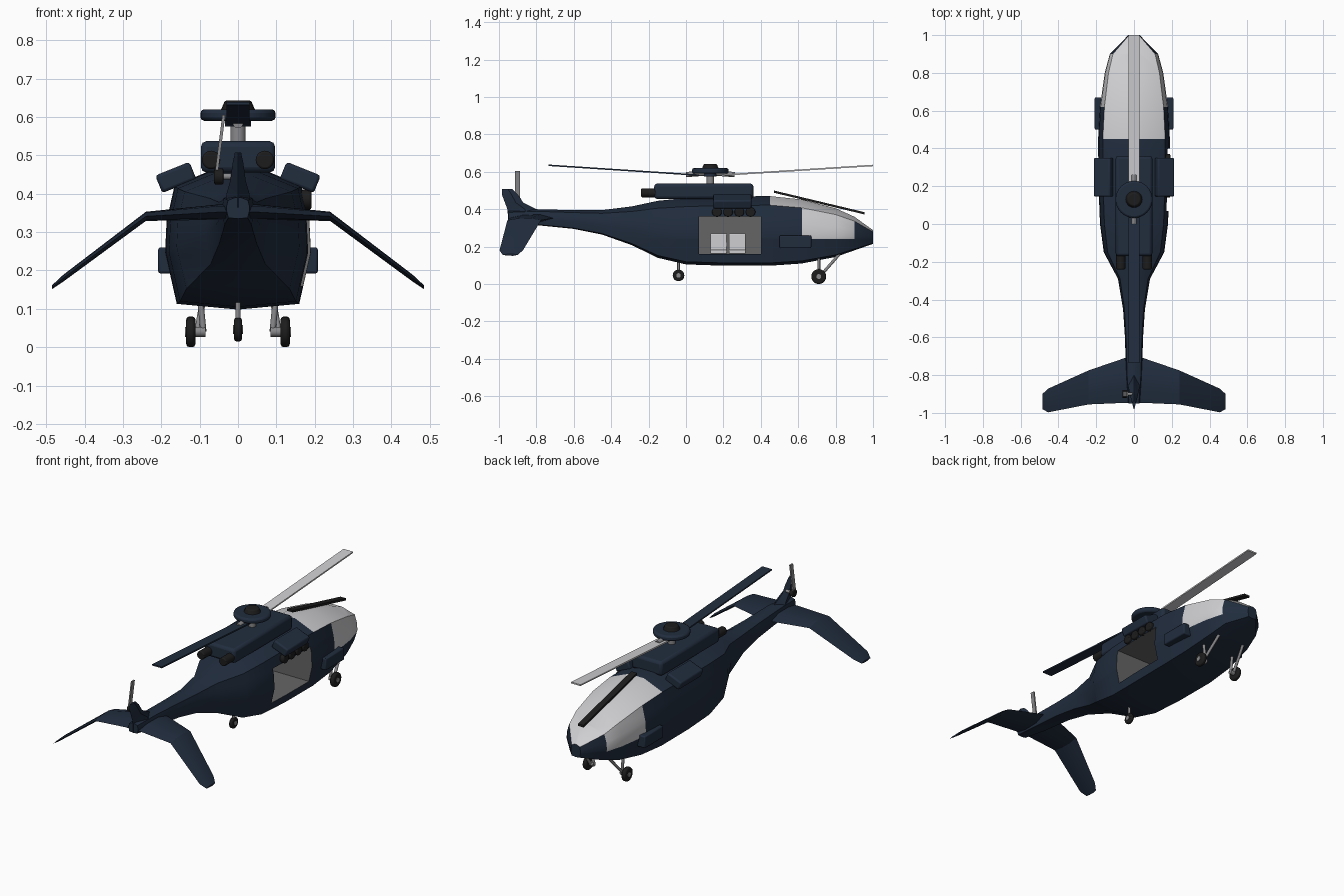
import bpy, bmesh, math
from mathutils import Vector

if "Cube" in bpy.data.objects:
    bpy.data.objects.remove(bpy.data.objects["Cube"])


def material(name, r, g, b):
    m = bpy.data.materials.new(name)
    m.diffuse_color = (r, g, b, 1)
    m.use_nodes = True
    m.node_tree.nodes["Principled BSDF"].inputs["Base Color"].default_value = m.diffuse_color
    return m


NAVY = material("navy paint", 0.015, 0.026, 0.048)
WHITE = material("pale glass", 0.62, 0.62, 0.64)
BLACK = material("black rubber", 0.012, 0.012, 0.012)
METAL = material("grey metal", 0.25, 0.25, 0.26)
CABIN = material("cabin grey", 0.13, 0.13, 0.13)


def finish(name, bm, *mats, bevel=0.0, angle=30):
    bmesh.ops.recalc_face_normals(bm, faces=bm.faces[:])
    me = bpy.data.meshes.new(name)
    bm.to_mesh(me)
    bm.free()
    ob = bpy.data.objects.new(name, me)
    bpy.context.collection.objects.link(ob)
    for m in mats:
        me.materials.append(m)
    if bevel:
        mod = ob.modifiers.new("bevel", 'BEVEL')
        mod.width, mod.segments, mod.limit_method = bevel, 2, 'ANGLE'
    bpy.ops.object.select_all(action='DESELECT')
    ob.select_set(True)
    bpy.context.view_layer.objects.active = ob
    bpy.ops.object.shade_smooth_by_angle(angle=math.radians(angle))
    return ob


def loft(rings):
    bm = bmesh.new()
    vs = [[bm.verts.new(p) for p in r] for r in rings]
    n = len(vs[0])
    for a, b in zip(vs, vs[1:]):
        for i in range(n):
            bm.faces.new((a[i], a[(i + 1) % n], b[(i + 1) % n], b[i]))
    bm.faces.new(vs[0])
    bm.faces.new(vs[-1])
    return bm


def box(name, lo, hi, mat, bevel=0.008, rot_y=0.0):
    lo, hi = Vector(lo), Vector(hi)
    bm = bmesh.new()
    bmesh.ops.create_cube(bm, size=1)
    bmesh.ops.scale(bm, vec=hi - lo, verts=bm.verts)
    ob = finish(name, bm, mat, bevel=bevel)
    ob.location = (lo + hi) / 2
    ob.rotation_euler.y = rot_y
    return ob


def rod(name, a, b, r, mat, r2=None, sides=20, bevel=0.0):
    a, b = Vector(a), Vector(b)
    bm = bmesh.new()
    bmesh.ops.create_cone(bm, cap_ends=True, segments=sides, radius1=r,
                          radius2=r if r2 is None else r2, depth=(b - a).length)
    ob = finish(name, bm, mat, bevel=bevel)
    ob.location = (a + b) / 2
    ob.rotation_euler = (b - a).to_track_quat('Z', 'Y').to_euler()
    return ob


def strip(name, a, b, w, t, mat):
    # flat bar running in the y-z plane
    return finish(name, loft([[(x, p[0], p[1] + z) for x, z in
                               ((-w, -t), (w, -t), (w, t), (-w, t))] for p in (a, b)]), mat)


# Fuselage stations: y, half width, bottom, top
stations = [(-0.95, .03, .335, .39), (-0.8, .042, .315, .40), (-0.6, .048, .295, .395),
            (-0.45, .058, .265, .395), (-0.29, .085, .208, .415), (-0.15, .16, .14, .445),
            (0.0, .18, .105, .46), (0.2, .188, .098, .468), (0.45, .19, .098, .47),
            (0.62, .18, .11, .452), (0.8, .155, .145, .405), (0.9, .128, .18, .36),
            (1.0, .03, .215, .288)]
half = [(.84, .04), (1, .40), (.98, .62), (.87, .87), (.25, 1)]
section = [(0, 0)] + half + [(-x, z) for x, z in reversed(half)]
bm = loft([[(w * x, y, b + (t - b) * z) for x, z in section] for y, w, b, t in stations])


def cut(co, no):
    bmesh.ops.bisect_plane(bm, geom=bm.verts[:] + bm.edges[:] + bm.faces[:],
                           plane_co=co, plane_no=no)


for y in (0.07, 0.40):
    cut((0, y, 0), (0, 1, 0))
for z in (0.16, 0.24, 0.36):
    cut((0, 0, z), (0, 0, 1))
bmesh.ops.recalc_face_normals(bm, faces=bm.faces[:])
# Canopy glass
for f in bm.faces:
    c = f.calc_center_median()
    if ((0.62 < c.y < 0.9 and c.z > 0.24) or (0.45 < c.y < 0.63 and c.z > 0.43)
            or (0.9 < c.y < 0.999 and f.normal.z > 0.55)):
        f.material_index = 1
# Open cabin door on the right side, with recessed walls
door = []
for f in bm.faces:
    c = f.calc_center_median()
    if c.x > 0.1 and 0.07 < c.y < 0.40 and 0.16 < c.z < 0.36:
        door.append(f)
bmesh.ops.delete(bm, geom=door, context='FACES')
rim = [e for e in bm.edges if e.is_boundary]
ext = bmesh.ops.extrude_edge_only(bm, edges=rim)['geom']
for v in ext:
    if isinstance(v, bmesh.types.BMVert):
        v.co.x = -0.13
inner = [f for f in ext if isinstance(f, bmesh.types.BMFace)]
back = bmesh.ops.triangle_fill(bm, edges=[e for e in ext if isinstance(e, bmesh.types.BMEdge)
                                          and e.is_boundary], use_beauty=True)['geom']
for f in inner + [g for g in back if isinstance(g, bmesh.types.BMFace)]:
    f.material_index = 2
finish("fuselage", bm, NAVY, WHITE, CABIN)

# Cabin seats
for i, y in enumerate((0.13, 0.23)):
    box(f"seat_back_{i}", (-.128, y, .165), (-.09, y + .09, .27), WHITE, .004)
    box(f"seat_base_{i}", (-.128, y, .162), (-.02, y + .09, .185), WHITE, .004)

# Roof housing and exhausts
box("engine_housing", (-.097, -.17, .455), (.097, .36, .537), NAVY, .015)
for s in (-1, 1):
    rod("exhaust", (s * .07, -.24, .488), (s * .07, -.15, .488), .024, BLACK, bevel=.005)
    # Shoulder intakes, side pods
    box("shoulder_intake", (s * .162 - .048, .145, .418), (s * .162 + .048, .35, .467),
        NAVY, .008, rot_y=s * math.radians(22))
    box("side_pod", (s * .175 - .033, .50, .192), (s * .175 + .033, .67, .26), NAVY, .006)
    # Front wheels and legs
    rod("wheel", (s * .111, .71, .04), (s * .135, .71, .04), .04, BLACK, bevel=.008)
    rod("wheel_hub", (s * .085, .71, .04), (s * .138, .71, .04), .013, METAL)
    rod("wheel_leg", (s * .09, .71, .04), (s * .10, .71, .14), .008, METAL)
    rod("wheel_brace", (s * .105, .72, .045), (s * .085, .82, .16), .008, METAL)

# Small black fittings above the door
for i in range(4):
    rod("door_fitting", (.165, .165 + i * .06, .385), (.192, .165 + i * .06, .385),
        .026, BLACK, bevel=.006)

# Rear wheel
rod("rear_wheel", (-.01, -.04, .046), (.01, -.04, .046), .031, BLACK, bevel=.006)
rod("rear_wheel_hub", (-.013, -.04, .046), (.013, -.04, .046), .012, METAL)
rod("rear_wheel_leg", (0, -.04, .046), (0, -.04, .12), .007, METAL)

# Main rotor
rod("mast", (0, .13, .53), (0, .13, .60), .02, METAL)
rod("hub_collar", (0, .13, .575), (0, .13, .60), .034, NAVY)
rod("hub_disc", (0, .13, .59), (0, .13, .62), .098, NAVY, sides=32, bevel=.01)
rod("hub_cap", (0, .13, .615), (0, .13, .643), .046, BLACK, r2=.034, bevel=.005)
rod("front_blade_root", (0, .16, .593), (0, .26, .585), .014, METAL)
rod("rear_blade_root", (0, .10, .593), (0, .0, .585), .014, METAL)
strip("front_blade", (.19, .582), (1.0, .634), .03, .004, WHITE)
strip("rear_blade", (.07, .582), (-.735, .635), .03, .004, NAVY)

# Dark bar over the canopy
strip("canopy_bar", (.47, .494), (.955, .378), .018, .006, BLACK)

# Drooped tailplane: x, leading y, trailing y, z, half thickness
wing = [(.485, -.90, -.98, .156, .005), (.455, -.872, -.997, .18, .009),
        (.24, -.775, -.955, .341, .012), (.05, -.71, -.947, .352, .02)]
wing += [(-x, *r) for x, *r in reversed(wing)]
finish("tailplane", loft([[(x, l, z), (x, l * .7 + t * .3, z + h), (x, l * .3 + t * .7, z + h * .8),
                           (x, t, z), (x, l * .3 + t * .7, z - h * .8),
                           (x, l * .7 + t * .3, z - h)] for x, l, t, z, h in wing]), NAVY)

# Upright fin: z, front y, rear y, half thickness
fin = [(.34, -.77, -.95, .036), (.40, -.80, -.955, .03), (.435, -.87, -.968, .02),
       (.48, -.90, -.985, .014), (.508, -.93, -.985, .008)]
finish("fin", loft([[(0, f, z), (w, f * .6 + r * .4, z), (0, r, z), (-w, f * .6 + r * .4, z)]
                    for z, f, r, w in fin]), NAVY)

# Tail rotor
rod("tail_rotor_shaft", (.0, -.90, .445), (-.06, -.90, .445), .008, METAL)
rod("tail_rotor_hub", (-.062, -.90, .445), (-.038, -.90, .445), .021, BLACK, bevel=.004)
finish("tail_rotor_blade", loft([[(x - .004, -.913, z), (x + .004, -.913, z), (x + .004, -.888, z),
                                  (x - .004, -.888, z)]
                                 for x, z in ((-.056, .455), (-.037, .605))]), METAL)
